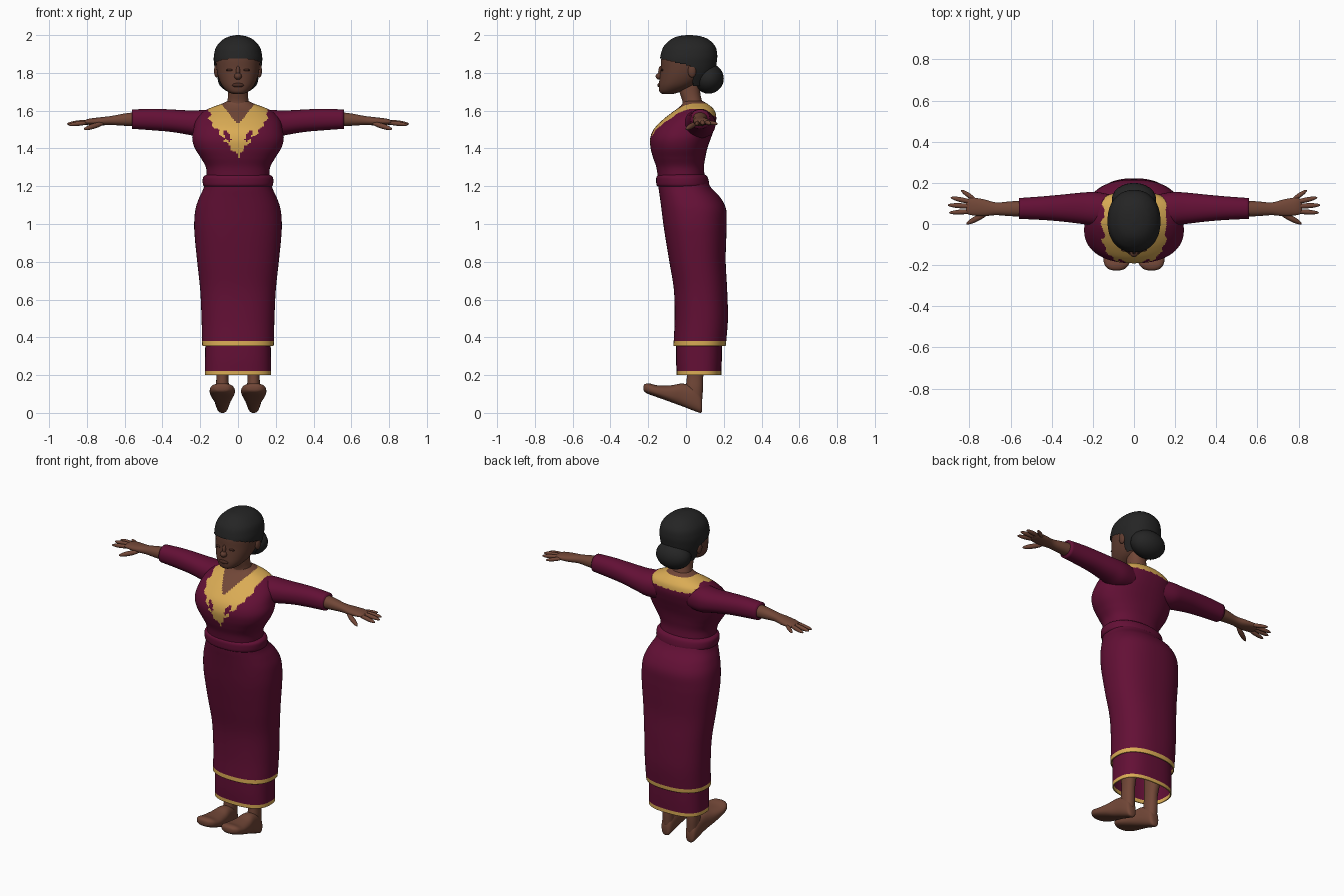
import bpy, bmesh, math
from mathutils import Vector, Matrix


def material(name, rgb):
    m = bpy.data.materials.new(name)
    m.diffuse_color = (*rgb, 1)
    return m


MAROON = material("maroon_cloth", (0.125, 0.005, 0.036))
GOLD = material("gold_trim", (0.70, 0.41, 0.09))
SKIN = material("brown_skin", (0.165, 0.062, 0.038))
FACE = material("face_skin", (0.115, 0.045, 0.029))
SHADE = material("dark_skin", (0.065, 0.024, 0.016))
HAIR = material("black_hair", (0.018, 0.018, 0.018))


def finish(bm, name, mats, rule=None):
    bmesh.ops.recalc_face_normals(bm, faces=bm.faces)
    for f in bm.faces:
        f.smooth = True
        if rule:
            f.material_index = rule(f.calc_center_median())
    me = bpy.data.meshes.new(name)
    bm.to_mesh(me)
    bm.free()
    for m in mats:
        me.materials.append(m)
    ob = bpy.data.objects.new(name, me)
    bpy.context.collection.objects.link(ob)
    return ob


def spline(rows, k):
    """Catmull-Rom smoothing through a short list of sections."""
    out = []
    for i in range(len(rows) - 1):
        p0, p1, p2, p3 = (rows[max(i - 1, 0)], rows[i], rows[i + 1],
                          rows[min(i + 2, len(rows) - 1)])
        for j in range(k):
            t = j / k
            out.append([0.5 * (2 * b + (c - a) * t + (2 * a - 5 * b + 4 * c - d) * t * t
                               + (3 * b - a - 3 * c + d) * t ** 3)
                        for a, b, c, d in zip(p0, p1, p2, p3)])
    return out + [list(rows[-1])]


def loft(name, axis, rows, mats, rule=None, n=48, k=5, p=2.2, s=1,
         caps=(True, True), keep=None):
    """Rows are (t, a0, a1, b0, b1): superellipse sections along an axis."""
    bm = bmesh.new()
    rings = []
    for t, a0, a1, b0, b1 in spline(rows, k):
        ring = []
        for i in range(n):
            c, d = math.cos(2 * math.pi * i / n), math.sin(2 * math.pi * i / n)
            a = (a0 + a1) / 2 + (a1 - a0) / 2 * math.copysign(abs(c) ** (2 / p), c)
            b = (b0 + b1) / 2 + (b1 - b0) / 2 * math.copysign(abs(d) ** (2 / p), d)
            x, y, z = {"x": (t, a, b), "y": (a, t, b), "z": (a, b, t)}[axis]
            ring.append(bm.verts.new((s * x, y, z)))
        rings.append(ring)
    for r, q in zip(rings, rings[1:]):
        for i in range(n):
            bm.faces.new((r[i], r[(i + 1) % n], q[(i + 1) % n], q[i]))
    for on, ring in zip(caps, (rings[0], rings[-1])):
        if on:
            bm.faces.new(ring)
    if keep:
        bad = [f for f in bm.faces if not keep(f.calc_center_median())]
        bmesh.ops.delete(bm, geom=bad, context="FACES")
    return finish(bm, name, mats, rule)


def ball(name, centre, radii, mat, aim=None):
    bm = bmesh.new()
    bmesh.ops.create_uvsphere(bm, u_segments=24, v_segments=14, radius=1)
    rot = aim.to_track_quat("Z", "Y").to_matrix().to_4x4() if aim else Matrix()
    bm.transform(Matrix.Translation(centre) @ rot @ Matrix.Diagonal((*radii, 1)))
    return finish(bm, name, [mat])


def sym(z, r, y0, y1):
    return (z, -r, r, y0, y1)


# Underskirt and outer wrap, each with a gold hem
under = loft("underskirt", "z",
             [sym(0.20, .175, -.05, .187), sym(0.222, .175, -.05, .187),
              sym(0.30, .174, -.053, .19), sym(0.45, .172, -.05, .19)],
             [MAROON, GOLD], lambda c: int(c.z < 0.222), caps=(False, False), p=2.6)
wrap = loft("wrap_skirt", "z",
            [sym(.355, .189, -.066, .21), sym(.38, .19, -.065, .213),
             sym(.5, .193, -.06, .222), sym(.65, .2, -.064, .218),
             sym(.8, .216, -.088, .21), sym(.92, .228, -.108, .213),
             sym(1.0, .232, -.12, .215), sym(1.08, .225, -.13, .212),
             sym(1.14, .205, -.138, .182), sym(1.19, .182, -.145, .135),
             sym(1.24, .17, -.148, .105)],
            [MAROON, GOLD], lambda c: int(c.z < 0.38), n=72, p=2.35, caps=(False, True))
for ob in (under, wrap):
    mod = ob.modifiers.new("cloth_thickness", "SOLIDIFY")
    mod.thickness = 0.006

# Rolled waistband
loft("waistband", "z",
     [sym(1.195, .17, -.14, .11), sym(1.205, .184, -.155, .122), sym(1.23, .187, -.158, .12),
      sym(1.25, .183, -.156, .113), sym(1.262, .165, -.145, .1)], [MAROON], n=64)


# Blouse: gold yoke with a scalloped edge, small motifs, open neckline
def blouse_rule(c):
    x, y, z = abs(c.x), c.y, c.z
    if z > 1.637 or (y < 0.03 and z > 1.525 + 1.25 * x and x < 0.085):
        return 2
    wave = 0.007 * math.sin(z * 150) + 0.004 * math.sin(c.x * 140)
    if y < 0.03:
        for mx, mz, r in ((.055, 1.465, .013), (.068, 1.482, .009), (.045, 1.447, .008)):
            if math.hypot(x - mx, (z - mz) * 0.7) < r:
                return 0
        return int(x < min((z - 1.355) * 0.78, 0.152) + wave)
    return int(x < 0.15 + wave and z > 1.57 + wave)


loft("blouse", "z",
     [sym(1.24, .165, -.148, .1), sym(1.30, .17, -.157, .095), sym(1.35, .197, -.174, .102),
      sym(1.40, .228, -.187, .113), sym(1.45, .242, -.19, .13), sym(1.5, .236, -.172, .148),
      sym(1.55, .222, -.125, .16), sym(1.59, .19, -.075, .156), sym(1.615, .145, -.04, .14),
      sym(1.635, .09, -.02, .115), sym(1.65, .058, -.015, .09)],
     [MAROON, GOLD, SKIN], blouse_rule, n=180, k=9, p=2.25)

# Neck, head and facial features
loft("neck", "z", [sym(1.58, .075, -.03, .11), sym(1.64, .058, -.018, .088),
                   sym(1.70, .052, -.035, .075), sym(1.77, .055, -.05, .08)], [SKIN])
loft("head", "z",
     [sym(1.688, .025, -.125, -.07), sym(1.70, .053, -.14, -.03), sym(1.73, .083, -.144, .04),
      sym(1.77, .102, -.14, .09), sym(1.82, .113, -.134, .125), sym(1.88, .115, -.13, .145),
      sym(1.94, .1, -.108, .135), sym(1.98, .06, -.06, .09)], [FACE])
ball("nose", (0, -.14, 1.782), (.02, .021, .018), FACE)
ball("nose_bridge", (0, -.133, 1.805), (.011, .014, .032), FACE)
ball("lips", (0, -.138, 1.735), (.031, .014, .012), SHADE)
for s in (1, -1):
    side = "right" if s > 0 else "left"
    ball(side + "_eye", (s * .045, -.127, 1.815), (.019, .007, .006), SHADE)
    ball(side + "_ear", (s * .113, .032, 1.81), (.014, .022, .035), FACE)


# Hair cap following the hairline, with a low bun
def hairline(c):
    return c.z > (1.875 - 0.25 * (c.y + 0.13) if c.y < 0.035 else 1.70)


loft("hair", "z",
     [sym(1.73, .085, -.1, .11), sym(1.80, .117, -.13, .15), sym(1.86, .128, -.138, .163),
      sym(1.90, .126, -.133, .165), sym(1.94, .114, -.118, .155), sym(1.975, .082, -.083, .122),
      sym(1.993, .045, -.045, .08), sym(2.0, .008, .005, .03)],
     [HAIR], n=96, k=8, keep=hairline)
ball("hair_bun", (0, .12, 1.77), (.108, .08, .08), HAIR)

# Arms, hands and feet, mirrored
FINGERS = [((.765, .112, 1.54), (.838, .163, 1.53), .011),
           ((.78, .105, 1.542), (.888, .128, 1.53), .012),
           ((.78, .085, 1.543), (.902, .092, 1.53), .0125),
           ((.78, .062, 1.54), (.895, .055, 1.525), .012),
           ((.71, .055, 1.535), (.812, .002, 1.503), .014)]
for s in (1, -1):
    side = "right" if s > 0 else "left"
    loft(side + "_sleeve", "x",
         [(.10, .0, .14, 1.46, 1.6), (.18, -.01, .155, 1.455, 1.603),
          (.25, .0, .153, 1.47, 1.601), (.35, .012, .143, 1.487, 1.606),
          (.45, .02, .134, 1.496, 1.61), (.56, .025, .126, 1.504, 1.606)],
         [MAROON], s=s)
    loft(side + "_forearm", "x",
         [(.5, .035, .117, 1.515, 1.597), (.6, .038, .11, 1.52, 1.585),
          (.67, .043, .105, 1.524, 1.572), (.73, .038, .12, 1.522, 1.565),
          (.785, .042, .128, 1.525, 1.558), (.81, .05, .12, 1.53, 1.55),
          (.817, .07, .1, 1.537, 1.544)], [SKIN], s=s)
    for i, (a, b, r) in enumerate(FINGERS):
        a, b = Vector((s * a[0], *a[1:])), Vector((s * b[0], *b[1:]))
        name = "thumb" if i == 4 else f"finger_{i + 1}"
        ball(f"{side}_{name}", (a + b) / 2, (r, r, (b - a).length / 2 + .004), SKIN, b - a)
    loft(side + "_leg", "z",
         [(.06, .05, .112, .01, .085), (.13, .048, .117, .0, .09), (.2, .05, .115, .005, .092),
          (.3, .045, .125, .005, .11), (.5, .035, .14, .0, .13)], [SKIN], s=s)
    loft(side + "_foot", "y",
         [(.086, .065, .1, .01, .06), (.076, .052, .113, .0, .1), (.04, .043, .122, .012, .14),
          (-.02, .034, .13, .035, .155), (-.08, .024, .142, .057, .146),
          (-.15, .016, .15, .082, .146), (-.195, .024, .144, .098, .156),
          (-.218, .045, .125, .11, .152), (-.225, .065, .105, .12, .142)],
         [SKIN], s=s, p=2.5)
